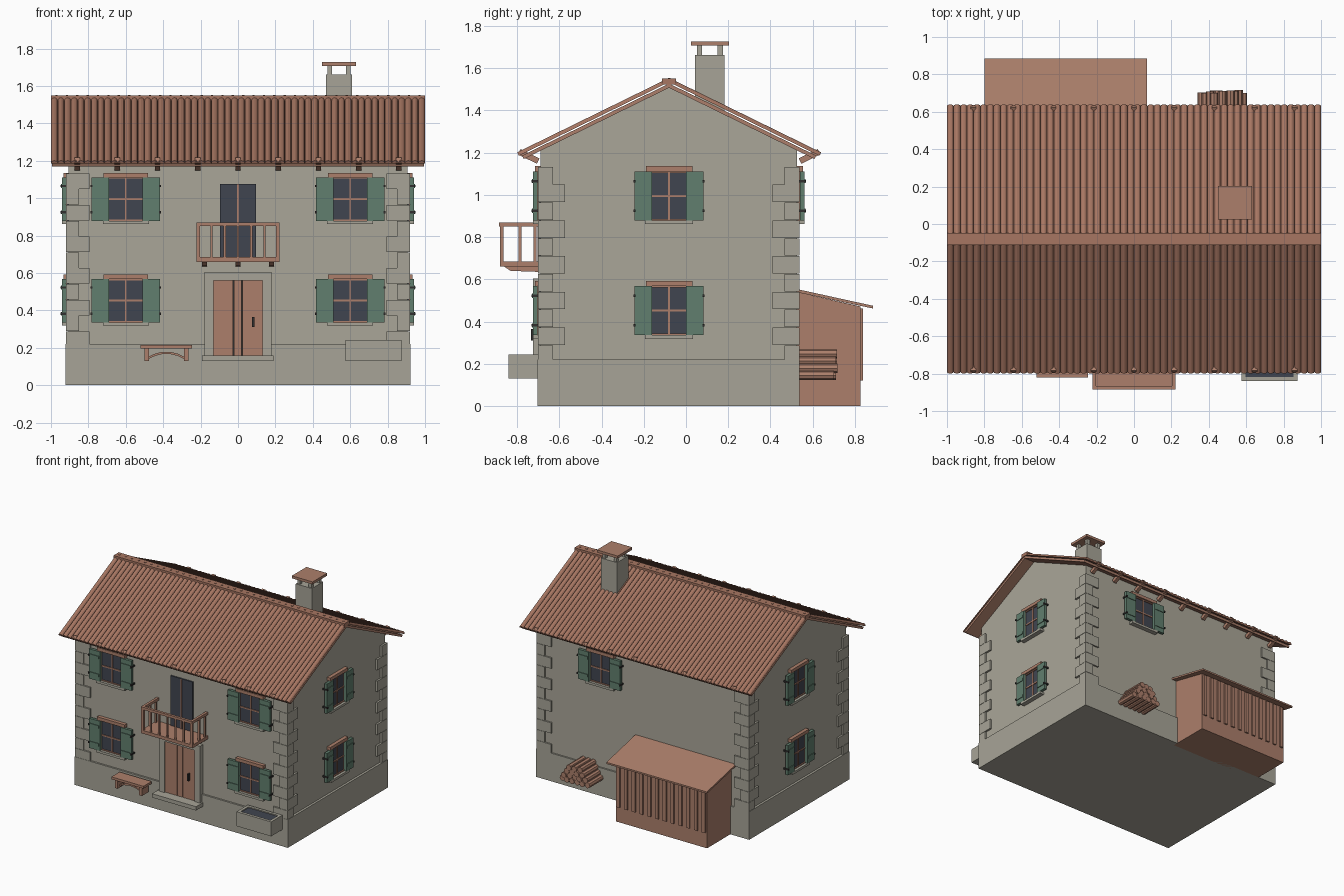
import bpy, bmesh, math, random
from mathutils import Matrix, Vector

if "Cube" in bpy.data.objects:
    bpy.data.objects.remove(bpy.data.objects["Cube"])

random.seed(3)
I = Matrix.Identity(4)

# ---- colours (sRGB bytes converted to linear) ----
def material(name, rgb):
    lin = [((c / 255 + 0.055) / 1.055) ** 2.4 if c > 10 else c / 3300 for c in rgb]
    m = bpy.data.materials.new(name)
    m.diffuse_color = (*lin, 1)
    m.use_nodes = True
    m.node_tree.nodes["Principled BSDF"].inputs["Base Color"].default_value = m.diffuse_color
    return m

MATS = {n: material(n, c) for n, c in {
    "plaster": (170, 166, 152), "stone": (167, 164, 151), "wood": (172, 127, 107),
    "roof_tile": (167, 118, 98), "shutter_green": (97, 127, 110),
    "glass": (64, 69, 80), "dark_metal": (48, 46, 46)}.items()}
PARTS = {}

def part(name, mat):
    return PARTS.setdefault((name, mat), bmesh.new())

def box(name, mat, x0, x1, y0, y1, z0, z1, M=I):
    c = Vector(((x0 + x1) / 2, (y0 + y1) / 2, (z0 + z1) / 2))
    S = Matrix.Diagonal((x1 - x0, y1 - y0, z1 - z0, 1))
    bmesh.ops.create_cube(part(name, mat), size=1, matrix=M @ Matrix.Translation(c) @ S)

def prism(name, mat, pts, x0, x1, M=I):
    """Extrude a (y, z) profile along x."""
    bm = part(name, mat)
    a = [bm.verts.new(M @ Vector((x0, y, z))) for y, z in pts]
    b = [bm.verts.new(M @ Vector((x1, y, z))) for y, z in pts]
    n = len(pts)
    fs = [bm.faces.new(a), bm.faces.new(b[::-1])]
    fs += [bm.faces.new((a[i], b[i], b[(i + 1) % n], a[(i + 1) % n])) for i in range(n)]
    bmesh.ops.recalc_face_normals(bm, faces=fs)

# ---- main body ----
WX, YF, YB, RY = 0.905, -0.688, 0.525, -0.08
RZ, SL = 1.527, 0.49          # ridge height of slab top, roof slope
under = lambda y: RZ - 0.012 - SL * abs(y - RY)
box("plinth", "stone", -0.923, 0.923, -0.702, 0.537, 0, 0.22)
prism("walls", "plaster", [(YF, 0.2), (YB, 0.2), (YB, under(YB)), (RY, under(RY)), (YF, under(YF))], -WX, WX)

# ---- corner stones, alternately long on each face ----
for row in range(11):
    z0 = max(0.22, 0.205 + row * 0.0845)
    z1 = 0.205 + (row + 1) * 0.0845 - 0.002
    lx, ly = (0.07, 0.127) if row % 2 else (0.127, 0.07)
    for s in (-1, 1):
        xa, xb = sorted((s * 0.92, s * (0.92 - lx)))
        box("corner_stones", "stone", xa, xb, -0.70, -0.70 + ly, z0, z1)
        box("corner_stones", "stone", xa, xb, 0.537 - ly, 0.537, z0, z1)

# ---- roof: slabs, half-round tiles, ridge, rafter tails ----
ang = math.atan(SL)
run = 0.705
length = run / math.cos(ang)
N, pitch = 56, 2 / 56
for side in (-1, 1):
    # local y runs down the slope from the ridge
    M = Matrix.Translation((0, RY, RZ)) @ Matrix.Rotation(0 if side > 0 else math.pi, 4, 'Z') \
        @ Matrix.Rotation(-ang, 4, 'X')
    box("roof_boards", "wood", -0.995, 0.995, 0, length - 0.01, -0.018, 0, M)
    R = M @ Matrix.Rotation(math.pi / 2, 4, 'Z')   # prism axis down the slope
    for i in range(N):
        c = -1 + pitch * (i + 0.5)
        arc = [(-c + pitch / 2 * math.cos(k * math.pi / 6), 0.006 + 0.018 * math.sin(k * math.pi / 6))
               for k in range(7)]
        prism("roof_tiles", "roof_tile", arc, 0, length + 0.004, R)
    for i in range(9):
        x = -0.86 + i * 0.215
        T = Matrix.Translation((x, RY + side * 0.665, 1.182)) @ Matrix.Rotation(side * ang, 4, 'X')
        box("rafter_tails", "wood", -0.014, 0.014, -0.05, 0.05, -0.014, 0.014, T)
box("ridge_cap", "roof_tile", -1, 1, RY - 0.033, RY + 0.033, 1.522, 1.55)
for i in range(36):
    x = -0.97 + i * 1.94 / 35
    box("ridge_pegs", "roof_tile", x - 0.006, x + 0.006, RY - 0.006, RY + 0.006, 1.545, 1.553)

# ---- chimney ----
box("chimney_stack", "stone", 0.47, 0.61, 0.043, 0.183, 1.3, 1.662)
for x in (0.478, 0.577):
    for y in (0.051, 0.15):
        box("chimney_posts", "stone", x, x + 0.025, y, y + 0.025, 1.66, 1.71)
box("chimney_cap", "wood", 0.45, 0.63, 0.023, 0.203, 1.707, 1.727)

# ---- windows: local frame, outward is -y ----
def wall_frame(x, y, turn):
    return Matrix.Translation((x, y, 0)) @ Matrix.Rotation(math.radians(turn), 4, 'Z')

FRONT, BACK = wall_frame(0, YF, 0), wall_frame(0, YB, 180)
RIGHT, LEFT = wall_frame(WX, RY, 90), wall_frame(-WX, RY, -90)

def window(M, u, zc, w, sw):
    """Window with cross bars, lintel, sill and open shutters; w half width, sw shutter width."""
    h = 0.116
    M = M @ Matrix.Translation((u, 0, zc))
    box("window_glass", "glass", -w, w, -0.008, 0.01, -h, h, M)
    for s in (-1, 1):
        a, b = sorted((s * w, s * (w - 0.007)))
        box("window_frames", "wood", a, b, -0.016, 0.01, -h, h, M)
        a, b = sorted((s * h, s * (h - 0.007)))
        box("window_frames", "wood", -w, w, -0.016, 0.01, a, b, M)
    box("window_bars", "wood", -0.005, 0.005, -0.014, 0, -h, h, M)
    box("window_bars", "wood", -w, w, -0.014, 0, -0.005, 0.005, M)
    box("window_lintels", "wood", -w - 0.022, w + 0.022, -0.028, 0.01, h, h + 0.025, M)
    box("window_sills", "stone", -w - 0.025, w + 0.025, -0.036, 0.01, -h - 0.018, -h, M)
    for s in (-1, 1):
        a, b = sorted((s * (w - 0.008), s * (w + sw)))
        box("shutters", "shutter_green", a, b, -0.036, -0.014, -h, h, M)
        for z in (-0.07, 0.07):
            box("shutter_rails", "shutter_green", a + 0.006, b - 0.006, -0.041, -0.03, z - 0.01, z + 0.01, M)
            e = s * (w + sw)
            box("shutter_hinges", "dark_metal", e - 0.005, e + 0.005, -0.044, 0, z - 0.006, z + 0.006, M)

for zc in (0.995, 0.452):
    for u in (-0.6, 0.6):
        window(FRONT, u, zc, 0.098, 0.085)
    for M in (LEFT, RIGHT):
        window(M, 0, zc, 0.088, 0.075)
window(BACK, -0.36, 0.995, 0.098, 0.085)

# ---- front door, surround and step ----
box("door_surround", "stone", -0.178, -0.13, -0.725, YF, 0.16, 0.605)
box("door_surround", "stone", 0.13, 0.178, -0.725, YF, 0.16, 0.605)
box("door_surround", "stone", -0.13, 0.13, -0.725, YF, 0.56, 0.605)
box("door_backing", "dark_metal", -0.13, 0.13, -0.706, YF, 0.16, 0.56)
for a, b in ((-0.13, -0.027), (-0.022, 0.02), (0.025, 0.13)):
    box("door_planks", "wood", a, b, -0.715, YF, 0.16, 0.56)
box("door_handle", "dark_metal", 0.075, 0.087, -0.735, -0.71, 0.31, 0.365)
box("door_step", "stone", -0.192, 0.19, -0.79, -0.69, 0.13, 0.16)

# ---- balcony ----
box("balcony_door_glass", "glass", -0.095, 0.095, -0.698, YF, 0.67, 1.075)
box("balcony_door_bar", "wood", -0.005, 0.005, -0.703, YF, 0.67, 1.075)
box("balcony_floor", "wood", -0.222, 0.222, -0.88, YF, 0.66, 0.685)
for x in (-0.18, 0, 0.18):
    prism("balcony_brackets", "wood", [(YF, 0.635), (-0.83, 0.64), (-0.86, 0.66), (YF, 0.66)], x - 0.013, x + 0.013)
box("balcony_rail", "wood", -0.222, 0.222, -0.885, -0.865, 0.85, 0.87)
for i in range(7):
    x = -0.212 + i * 0.424 / 6
    r = 0.01 if i in (0, 6) else 0.006
    box("balusters", "wood", x - r, x + r, -0.875 - r / 2, -0.875 + r, 0.68, 0.855)
for s in (-1, 1):
    box("balcony_rail", "wood", s * 0.212 - 0.01, s * 0.212 + 0.01, -0.87, YF, 0.85, 0.87)
    for y in (-0.785, -0.715):
        box("balusters", "wood", s * 0.212 - 0.007, s * 0.212 + 0.007, y - 0.007, y + 0.007, 0.68, 0.855)

# ---- bench with arched apron ----
box("bench_seat", "wood", -0.522, -0.245, -0.82, -0.72, 0.196, 0.215)
for x in (-0.5, -0.29):
    box("bench_legs", "wood", x, x + 0.025, -0.81, -0.73, 0.13, 0.198)
Q = Matrix.Rotation(math.pi / 2, 4, 'Z')
arch = [-1, -0.6, -0.2, 0.2, 0.6, 1]
pts = [(0.383 + 0.1 * t, 0.18 - 0.03 * t * t) for t in arch] + \
      [(0.383 + 0.1 * t, 0.168 - 0.03 * t * t) for t in arch[::-1]]
prism("bench_brace", "wood", pts, -0.785, -0.755, Q)

# ---- stone trough ----
box("trough", "stone", 0.575, 0.875, -0.84, -0.70, 0.13, 0.15)
for x in (0.575, 0.853):
    box("trough", "stone", x, x + 0.022, -0.84, -0.70, 0.13, 0.243)
for y in (-0.84, -0.722):
    box("trough", "stone", 0.575, 0.875, y, y + 0.022, 0.13, 0.243)
box("trough_water", "glass", 0.597, 0.853, -0.818, -0.722, 0.15, 0.235)

# ---- lean-to shed at the back ----
prism("shed_body", "wood", [(0.5, 0), (0.825, 0), (0.825, 0.472), (0.5, 0.545)], -0.76, 0.03)
prism("shed_roof", "wood", [(0.52, 0.54), (0.885, 0.462), (0.885, 0.475), (0.52, 0.555)], -0.80, 0.07)
for i in range(12):
    x = -0.735 + i * 0.74 / 11
    box("shed_battens", "wood", x - 0.014, x + 0.014, 0.82, 0.837, 0.12, 0.462)

# ---- stacked firewood ----
r = 0.022
for row in range(4):
    for k in range(6 - row):
        x = 0.472 + (k - (5 - row) / 2) * 2 * r
        L = 0.175 + random.uniform(-0.006, 0.012)
        T = Matrix.Translation((x, 0.53 + L / 2, 0.145 + row * 0.034)) @ Matrix.Rotation(math.pi / 2, 4, 'X')
        bmesh.ops.create_cone(part("firewood", "wood"), cap_ends=True, segments=8,
                              radius1=r, radius2=r, depth=L, matrix=T)

# ---- turn the collected parts into objects ----
for (name, mat), bm in PARTS.items():
    me = bpy.data.meshes.new(name)
    bm.to_mesh(me)
    bm.free()
    me.materials.append(MATS[mat])
    bpy.context.collection.objects.link(bpy.data.objects.new(name, me))
